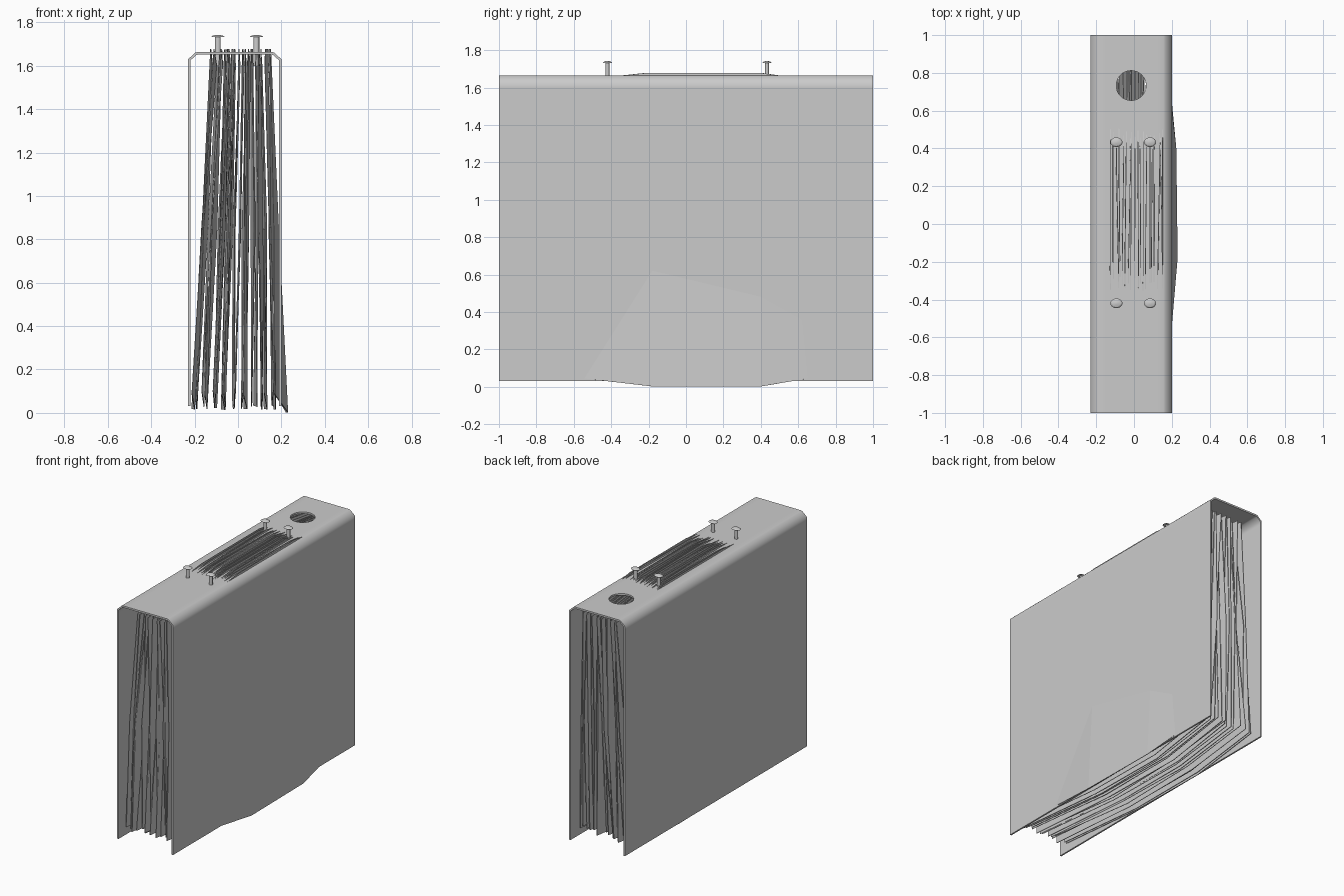
import bpy, bmesh, random
from mathutils import Matrix

random.seed(7)
if "Cube" in bpy.data.objects:
    bpy.data.objects.remove(bpy.data.objects["Cube"])

grey = bpy.data.materials.new("plain grey")
grey.use_nodes = True
grey.diffuse_color = (0.6, 0.6, 0.6, 1)
grey.node_tree.nodes["Principled BSDF"].inputs["Base Color"].default_value = (0.6, 0.6, 0.6, 1)


def make(name, bm):
    bmesh.ops.recalc_face_normals(bm, faces=bm.faces[:])
    mesh = bpy.data.meshes.new(name)
    bm.to_mesh(mesh)
    bm.free()
    mesh.materials.append(grey)
    obj = bpy.data.objects.new(name, mesh)
    bpy.context.collection.objects.link(obj)
    return obj


def smooth(obj, angle):
    bpy.ops.object.select_all(action="DESELECT")
    obj.select_set(True)
    bpy.context.view_layer.objects.active = obj
    bpy.ops.object.shade_smooth_by_angle(angle=angle)


def cylinder(bm, r1, r2, depth, x, y, z, sides=20):
    bmesh.ops.create_cone(bm, cap_ends=True, segments=sides, radius1=r1, radius2=r2,
                          depth=depth, matrix=Matrix.Translation((x, y, z)))


# Folded cover: channel profile with chamfered shoulders, extruded along y
outer = [(-.23, .032), (-.23, 1.6), (-.23, 1.63), (-.197, 1.66), (-.185, 1.664), (-.15, 1.664),
         (.12, 1.664), (.155, 1.664), (.167, 1.66), (.2, 1.63), (.2, 1.6), (.2, .032)]
inner = [(.189, .032), (.189, 1.6), (.189, 1.625), (.162, 1.649), (.152, 1.652), (.12, 1.652),
         (-.15, 1.652), (-.182, 1.652), (-.192, 1.649), (-.219, 1.625), (-.219, 1.6), (-.219, .032)]
bm = bmesh.new()
n = len(outer)
rings = [[bm.verts.new((x, y, z)) for x, z in outer + inner] for y in (-1, 1)]
for i in range(2 * n):
    j = (i + 1) % (2 * n)
    bm.faces.new((rings[0][i], rings[0][j], rings[1][j], rings[1][i]))
for ring in rings:
    for i in range(n - 1):
        bm.faces.new((ring[i], ring[i + 1], ring[-2 - i], ring[-1 - i]))
cover = make("cover", bm)

# Finger hole through the spine
bm = bmesh.new()
cylinder(bm, .079, .079, .2, -.015, .733, 1.66, 32)
cutter = make("finger_hole_cutter", bm)
cutter.hide_render = True
cut = cover.modifiers.new("finger hole", "BOOLEAN")
cut.object = cutter
cut.solver = "EXACT"
bpy.context.view_layer.objects.active = cover
bpy.ops.object.modifier_apply(modifier=cut.name)
bpy.data.objects.remove(cutter)
smooth(cover, .85)


# Loose pages: coarse crumpled sheets that fan out toward the bottom
def page(name, columns, position):
    bm = bmesh.new()
    grid = [[bm.verts.new(position(c, y, h)) for h in (0, .5, 1)] for c, y in enumerate(columns)]
    for a, b in zip(grid, grid[1:]):
        for k in range(2):
            bm.faces.new((a[k], b[k], b[k + 1], a[k + 1]))
    sheet = make(name, bm)
    thick = sheet.modifiers.new("paper thickness", "SOLIDIFY")
    thick.thickness = .004
    thick.offset = 0


COUNT = 18
for p in range(COUNT):
    t = p / (COUNT - 1)
    fold = .006 if p % 2 else -.006
    drop = random.uniform(0, .02)

    def loose(c, y, h):
        middle = c in (1, 2)
        x = (-.212 + .39 * t) * (1 - h) + (-.118 + .262 * t) * h - fold * (1 - h)
        x += random.uniform(-.011, .011) * (1.3 if h == .5 else .8)
        low, high = (.008, 1.678) if middle else (.075, 1.605)
        z = (low + drop + random.uniform(0, .012)) * (1 - h) + (high - random.uniform(0, .004)) * h
        return x, y + random.uniform(-.03, .03), z

    page(f"page_{p + 1}", (-.93, -.2, .4, .92), loose)


# Outermost page bows through the left side of the cover
def bowed(c, y, h):
    middle = c in (1, 2)
    bottom = (.165, .229, .222, .172)[c]
    side = (.165, .187, .18, .165)[c]
    x = {0: bottom, .5: side, 1: .15}[h]
    low, high = (.002, 1.678) if middle else (.09, 1.605)
    return x, y, low * (1 - h) + high * h


page("outer_page", (-.93, -.18, .4, .92), bowed)

# Spine pins: shaft, flat rim and low domed cap
for x in (-.093, .085):
    for y in (-.42, .433):
        bm = bmesh.new()
        cylinder(bm, .013, .013, .135, x, y, 1.665)
        cylinder(bm, .032, .024, .006, x, y, 1.735)
        cylinder(bm, .024, .008, .004, x, y, 1.74)
        bmesh.ops.scale(bm, vec=(1, .8, 1), space=Matrix.Translation((-x, -y, 0)), verts=bm.verts[:])
        pin = make("pin_" + ("right" if x < 0 else "left") + ("_front" if y < 0 else "_back"), bm)
        smooth(pin, .6)
